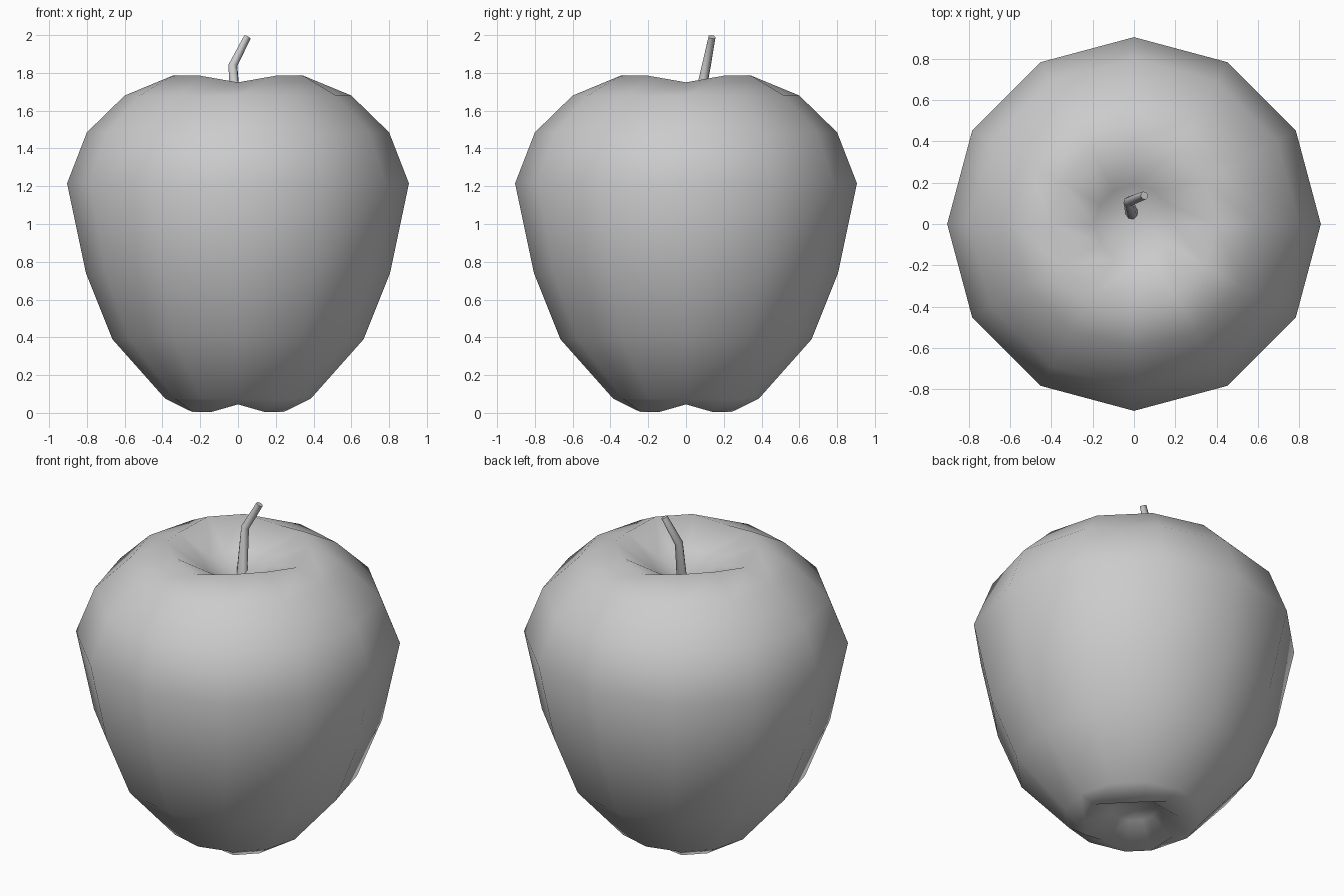
import bpy, bmesh, math
from mathutils import Vector

if "Cube" in bpy.data.objects:
    bpy.data.objects.remove(bpy.data.objects["Cube"])

SIDES = 12


def finish(name, bm, smooth=True):
    bmesh.ops.recalc_face_normals(bm, faces=bm.faces)
    me = bpy.data.meshes.new(name)
    bm.to_mesh(me)
    bm.free()
    for p in me.polygons:
        p.use_smooth = smooth
    ob = bpy.data.objects.new(name, me)
    bpy.context.collection.objects.link(ob)
    return ob


def bridge(bm, a, b):
    n = len(a)
    for i in range(n):
        j = (i + 1) % n
        bm.faces.new((a[i], a[j], b[j], b[i]))


def cap(bm, ring, centre):
    tip = bm.verts.new(centre)
    for i in range(len(ring)):
        bm.faces.new((ring[i], ring[(i + 1) % len(ring)], tip))


# Apple body: lathe rings (radius, height, height change at the four cardinal dips)
profile = [(0.13, 0.12, 0), (0.28, 0.005, 0.04), (0.385, 0.075, 0), (0.665, 0.39, 0),
           (0.805, 0.74, 0), (0.905, 1.215, 0), (0.80, 1.485, 0), (0.60, 1.68, 0),
           (0.40, 1.785, -0.035), (0.19, 1.66, 0)]
bm = bmesh.new()
rings = []
for r, z, dip in profile:
    ring = []
    for i in range(SIDES):
        a = 2 * math.pi * i / SIDES
        ring.append(bm.verts.new((r * math.cos(a), r * math.sin(a), z + (dip if i % 3 == 0 else 0))))
    rings.append(ring)
for a, b in zip(rings, rings[1:]):
    bridge(bm, a, b)
cap(bm, rings[0], (0, 0, 0.14))
cap(bm, rings[-1], (0, 0, 1.57))
finish("apple_body", bm)

# Bent stem: round sections swept along a short path
path = [((-0.01, 0.05, 1.56), 0.032), ((-0.027, 0.108, 1.84), 0.024), ((0.05, 0.138, 1.99), 0.02)]
pts = [Vector(p) for p, _ in path]
bm = bmesh.new()
rings = []
for i, (p, r) in enumerate(path):
    d = (pts[min(i + 1, 2)] - pts[max(i - 1, 0)]).normalized()
    q = d.to_track_quat('Z', 'Y')
    rings.append([bm.verts.new(pts[i] + q @ Vector((r * math.cos(k * math.pi / 4), r * math.sin(k * math.pi / 4), 0)))
                  for k in range(8)])
for a, b in zip(rings, rings[1:]):
    bridge(bm, a, b)
bm.faces.new(rings[0])
bm.faces.new(rings[-1])
stem = finish("stem", bm)
bpy.context.view_layer.objects.active = stem
stem.select_set(True)
bpy.ops.object.shade_smooth_by_angle(angle=math.radians(50))
